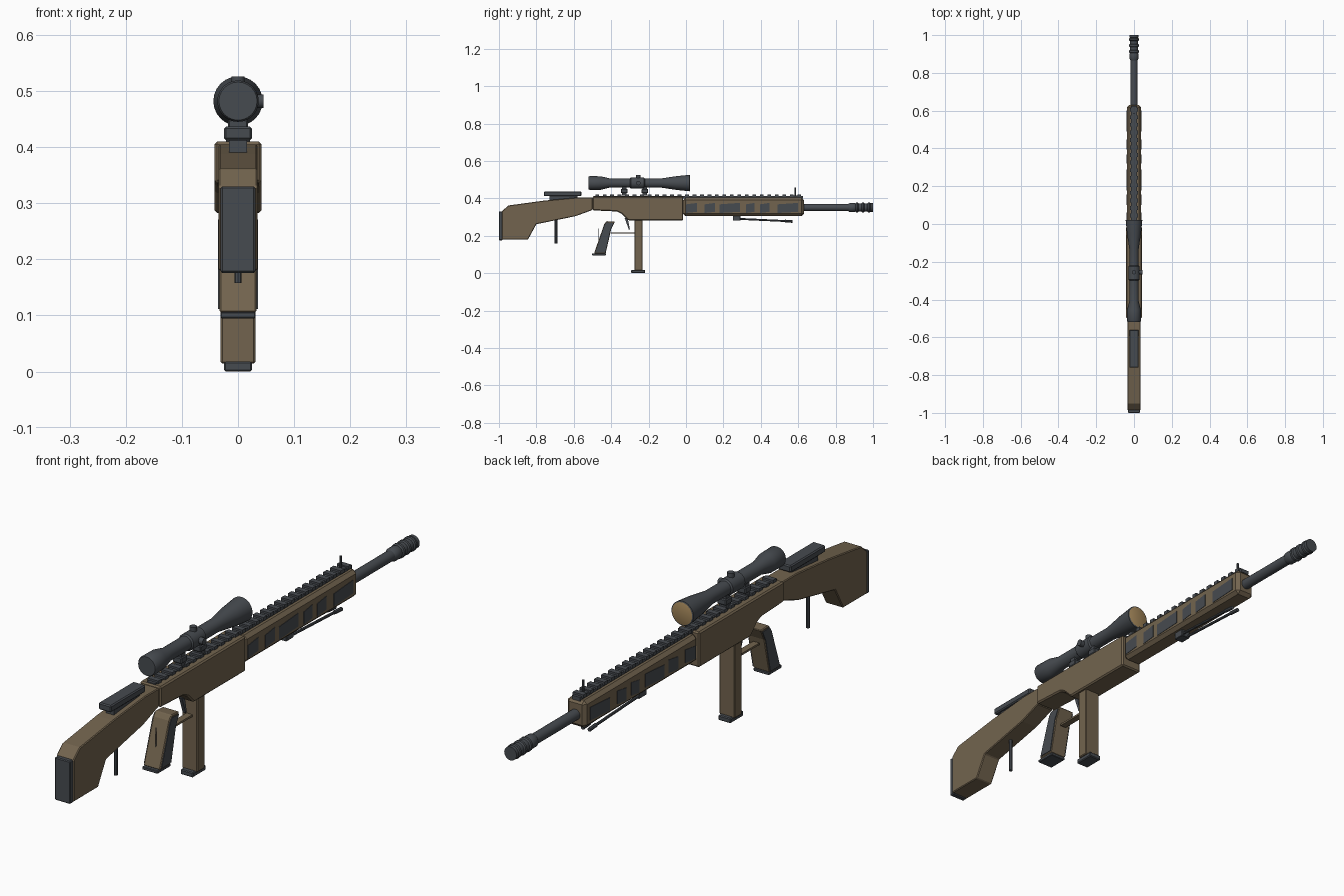
import bpy, bmesh, math
from mathutils import Vector

if "Cube" in bpy.data.objects:
    bpy.data.objects.remove(bpy.data.objects["Cube"])


def material(name, rgb):
    m = bpy.data.materials.new(name)
    m.diffuse_color = (*rgb, 1)
    m.use_nodes = True
    m.node_tree.nodes["Principled BSDF"].inputs["Base Color"].default_value = m.diffuse_color
    return m


TAN = material("earth brown", (0.17, 0.127, 0.077))
DARK = material("gunmetal", (0.062, 0.070, 0.080))
LENS = material("amber glass", (0.36, 0.235, 0.10))


def finish(name, bm, mats, bevel=0.0, smooth=False):
    bmesh.ops.recalc_face_normals(bm, faces=bm.faces)
    me = bpy.data.meshes.new(name)
    bm.to_mesh(me)
    bm.free()
    ob = bpy.data.objects.new(name, me)
    bpy.context.collection.objects.link(ob)
    for m in mats:
        me.materials.append(m)
    if bevel:
        mod = ob.modifiers.new("bevel", "BEVEL")
        mod.width, mod.segments, mod.limit_method = bevel, 1, "ANGLE"
    if smooth:
        bpy.ops.object.select_all(action="DESELECT")
        ob.select_set(True)
        bpy.context.view_layer.objects.active = ob
        bpy.ops.object.shade_smooth_by_angle(angle=math.radians(35))
    return ob


def side_profile(name, points, half, mat, bevel=0.0, x=0.0):
    """Extrude a (y, z) outline across x."""
    bm = bmesh.new()
    f = bm.faces.new([bm.verts.new((x - half, y, z)) for y, z in points])
    r = bmesh.ops.extrude_face_region(bm, geom=[f])
    verts = [v for v in r["geom"] if isinstance(v, bmesh.types.BMVert)]
    bmesh.ops.translate(bm, verts=verts, vec=(2 * half, 0, 0))
    return finish(name, bm, [mat], bevel)


def box(name, y, z, half, mat, bevel=0.0, x=0.0):
    return side_profile(name, [(y[0], z[0]), (y[1], z[0]), (y[1], z[1]), (y[0], z[1])],
                        half, mat, bevel, x)


def lathe(name, rings, z, mats, sides=20, front_lens=False):
    """Turn (y, radius) rings about an axis along y."""
    bm = bmesh.new()
    loops = [[bm.verts.new((r * math.cos(a), y, z + r * math.sin(a)))
              for a in (2 * math.pi * i / sides for i in range(sides))] for y, r in rings]
    for a, b in zip(loops, loops[1:]):
        for i in range(sides):
            j = (i + 1) % sides
            bm.faces.new((a[i], a[j], b[j], b[i]))
    bm.faces.new(loops[0])
    cap = bm.faces.new(loops[-1])
    cap.material_index = 1 if front_lens else 0
    return finish(name, bm, mats, smooth=True)


def rod(name, a, b, radius, mat, sides=10):
    a, b = Vector(a), Vector(b)
    bm = bmesh.new()
    bmesh.ops.create_cone(bm, cap_ends=True, segments=sides, radius1=radius,
                          radius2=radius, depth=(b - a).length)
    rot = (b - a).to_track_quat("Z", "Y").to_matrix()
    bmesh.ops.rotate(bm, verts=bm.verts, matrix=rot)
    bmesh.ops.translate(bm, verts=bm.verts, vec=(a + b) / 2)
    return finish(name, bm, [mat], smooth=True)


# Stock, butt pad, cheek rest and sling stud
side_profile("stock", [(-0.985, 0.18), (-0.845, 0.18), (-0.80, 0.262), (-0.59, 0.305),
                       (-0.50, 0.338), (-0.50, 0.405), (-0.58, 0.405), (-0.76, 0.388),
                       (-0.95, 0.362), (-0.985, 0.33)], 0.035, TAN, 0.003)
box("butt_pad", (-1.0, -0.98), (0.176, 0.33), 0.031, DARK, 0.003)
box("cheek_rest", (-0.76, -0.56), (0.412, 0.437), 0.025, DARK, 0.004)
box("cheek_rest_foot", (-0.73, -0.58), (0.385, 0.414), 0.016, DARK)
rod("sling_stud", (0, -0.695, 0.158), (0, -0.695, 0.29), 0.007, DARK)

# Receiver and handguard
side_profile("receiver", [(-0.50, 0.336), (-0.37, 0.33), (-0.345, 0.318), (-0.31, 0.283),
                          (-0.015, 0.283), (-0.015, 0.41), (-0.50, 0.41)], 0.042, TAN, 0.005)
box("handguard", (-0.015, 0.63), (0.306, 0.404), 0.038, TAN, 0.012)
for side in (-1, 1):
    for y0, y1 in ((0.0, 0.06), (0.10, 0.155), (0.178, 0.288),
                   (0.32, 0.367), (0.395, 0.447), (0.49, 0.60)):
        side_profile("handguard_window", [(y0, 0.322), (y1, 0.328), (y1, 0.376), (y0, 0.368)],
                     0.002, DARK, x=side * 0.0375)

# Accessory rail with cross ridges
box("rail", (-0.495, 0.625), (0.40, 0.414), 0.016, DARK)
for i in range(28):
    y = -0.485 + i * 0.04
    box("rail_ridge", (y, y + 0.02), (0.408, 0.421), 0.021, DARK)

# Barrel and muzzle brake
lathe("barrel", [(0.60, 0.019), (0.90, 0.019)], 0.351, [DARK])
brake = [(0.865, 0.018), (0.875, 0.024), (0.90, 0.024)]
for y in (0.905, 0.937, 0.969):
    brake += [(y, 0.022), (y + 0.004, 0.0265), (y + 0.013, 0.0265), (y + 0.017, 0.022)]
brake += [(0.988, 0.0245), (1.0, 0.0245)]
lathe("muzzle_brake", brake, 0.351, [DARK])

# Scope with turrets and mounts
lathe("scope", [(-0.52, 0.034), (-0.515, 0.037), (-0.455, 0.036), (-0.41, 0.025), (-0.30, 0.025),
                (-0.295, 0.030), (-0.225, 0.030), (-0.22, 0.025), (-0.13, 0.025),
                (-0.05, 0.037), (0.02, 0.044), (0.022, 0.040)],
      0.482, [DARK, LENS], 24, True)
rod("elevation_turret", (0, -0.255, 0.48), (0, -0.255, 0.526), 0.012, DARK, 12)
rod("windage_turret", (0, -0.255, 0.482), (0.045, -0.255, 0.482), 0.012, DARK, 12)
for y in (-0.33, -0.22):
    box("scope_mount", (y - 0.012, y + 0.012), (0.415, 0.465), 0.014, DARK)
    box("scope_clamp", (y - 0.018, y + 0.018), (0.428, 0.45), 0.018, DARK, 0.003)

# Grip with dark side panels and base
GRIP = [(-0.437, 0.262), (-0.425, 0.278), (-0.38, 0.275), (-0.40, 0.235),
        (-0.43, 0.105), (-0.492, 0.105)]
side_profile("grip", GRIP, 0.033, TAN, 0.003)
for side in (-1, 1):
    side_profile("grip_panel", [(y * 0.88 - 0.052, z * 0.92 + 0.015) for y, z in GRIP],
                 0.002, DARK, x=side * 0.0335)
box("grip_base", (-0.502, -0.428), (0.095, 0.106), 0.031, DARK, 0.002)
rod("grip_wire", (0, -0.467, 0.14), (0, -0.467, 0.24), 0.0015, DARK, 6)

# Trigger and guard
side_profile("trigger", [(-0.328, 0.295), (-0.312, 0.295), (-0.30, 0.235), (-0.306, 0.233),
                         (-0.316, 0.262)], 0.006, DARK)
box("trigger_guard", (-0.40, -0.26), (0.211, 0.218), 0.012, TAN)

# Magazine
box("magazine", (-0.276, -0.233), (0.014, 0.29), 0.031, TAN, 0.003)
box("magazine_base", (-0.293, -0.218), (0.0, 0.018), 0.025, DARK, 0.003)

# Front sight
box("front_sight_base", (0.56, 0.608), (0.40, 0.416), 0.017, DARK, 0.002)
rod("front_sight_post", (0, 0.585, 0.41), (0, 0.585, 0.458), 0.004, DARK, 8)

# Folded bipod
box("bipod_bracket", (0.25, 0.292), (0.281, 0.31), 0.018, DARK, 0.002)
for side in (-1, 1):
    x = side * 0.013
    rod("bipod_leg", (x, 0.27, 0.291), (x, 0.55, 0.278), 0.005, DARK, 8)
    rod("bipod_foot", (x, 0.53, 0.279), (x, 0.57, 0.276), 0.007, DARK, 8)
